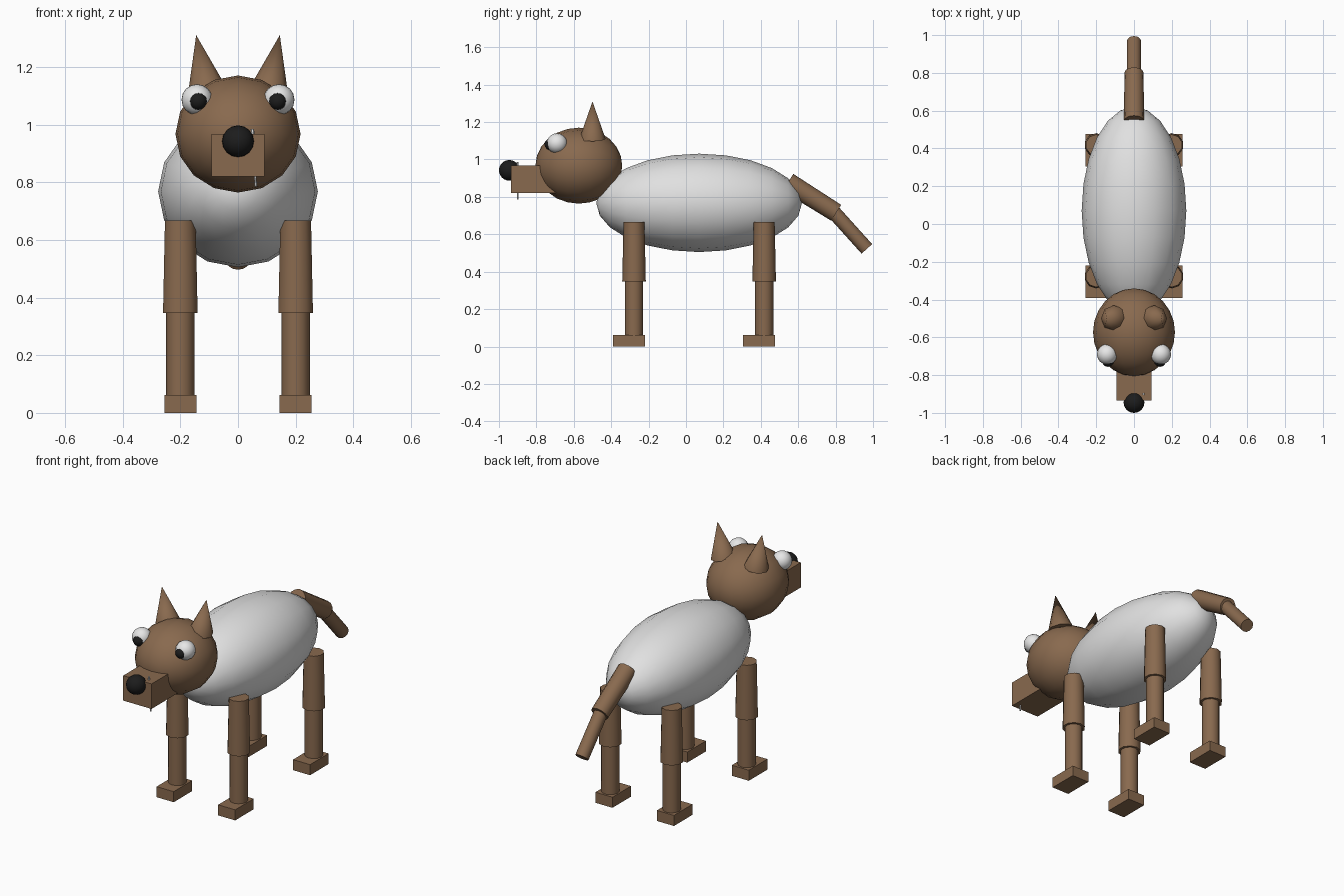
import bpy
from math import pi, radians
from mathutils import Vector

cube = bpy.data.objects.get("Cube")
if cube:
    bpy.data.objects.remove(cube, do_unlink=True)


def material(name, r, g, b):
    m = bpy.data.materials.new(name)
    m.use_nodes = True
    m.diffuse_color = (r, g, b, 1)
    m.node_tree.nodes["Principled BSDF"].inputs["Base Color"].default_value = (r, g, b, 1)
    return m


brown = material("brown fur", 0.25, 0.143, 0.077)
pale = material("pale wool", 0.75, 0.75, 0.75)
white = material("eye white", 0.85, 0.85, 0.85)
black = material("black", 0.012, 0.012, 0.012)


def finish(name, mat, smooth=True):
    ob = bpy.context.object
    ob.name = name
    ob.data.materials.append(mat)
    bpy.ops.object.transform_apply(location=False, rotation=True, scale=True)
    if smooth:
        bpy.ops.object.shade_smooth_by_angle(angle=radians(50))
    return ob


def ball(name, mat, centre, radii, segments=16, rings=12):
    bpy.ops.mesh.primitive_uv_sphere_add(segments=segments, ring_count=rings,
                                         location=centre, rotation=(pi / 2, 0, 0))
    bpy.context.object.scale = (radii[0], radii[2], radii[1])  # poles lie along y
    return finish(name, mat)


def box(name, mat, centre, size):
    bpy.ops.mesh.primitive_cube_add(size=1, location=centre)
    bpy.context.object.scale = size
    return finish(name, mat, smooth=False)


def rod(name, mat, start, end, r1, r2, sides=12):
    a, b = Vector(start), Vector(end)
    bpy.ops.mesh.primitive_cone_add(vertices=sides, radius1=r1, radius2=r2,
                                    depth=(b - a).length, location=(a + b) / 2)
    bpy.context.object.rotation_euler = (b - a).to_track_quat('Z', 'Y').to_euler()
    return finish(name, mat)


# Body and head
ball("body", pale, (0, 0.07, 0.768), (0.277, 0.55, 0.263))
ball("head", brown, (0, -0.573, 0.967), (0.217, 0.232, 0.203))

# Muzzle, nose and the thin tooth through the muzzle
box("muzzle", brown, (0, -0.785, 0.893), (0.184, 0.30, 0.147))
ball("nose", black, (0, -0.945, 0.942), (0.055, 0.055, 0.055))
rod("tooth", white, (0.05, -0.9, 0.985), (0.062, -0.9, 0.785), 0.006, 0.004, 6)

# Parts that repeat on both sides
for side, s in (("left", 1), ("right", -1)):
    ball(side + "_eye", white, (s * 0.142, -0.69, 1.086), (0.054, 0.054, 0.054))
    ball(side + "_pupil", black, (s * 0.138, -0.725, 1.081), (0.031, 0.031, 0.031))
    rod(side + "_ear", brown, (s * 0.106, -0.5, 1.11), (s * 0.145, -0.5, 1.31), 0.07, 0, 8)

    for place, y in (("front", -0.278), ("back", 0.418)):
        leg = place + "_" + side
        x = s * 0.2
        rod(leg + "_thigh", brown, (x, y, 0.347), (x, y, 0.667), 0.063, 0.056, 10)
        rod(leg + "_shin", brown, (x, y, 0.05), (x, y, 0.38), 0.049, 0.049)
        box(leg + "_foot", brown, (x, y - 0.027, 0.031), (0.111, 0.172, 0.062))

# Tail in two hanging sections
rod("tail_base", brown, (0, 0.545, 0.877), (0, 0.803, 0.715), 0.054, 0.05)
rod("tail_tip", brown, (0, 0.775, 0.735), (0, 0.967, 0.522), 0.038, 0.038)
